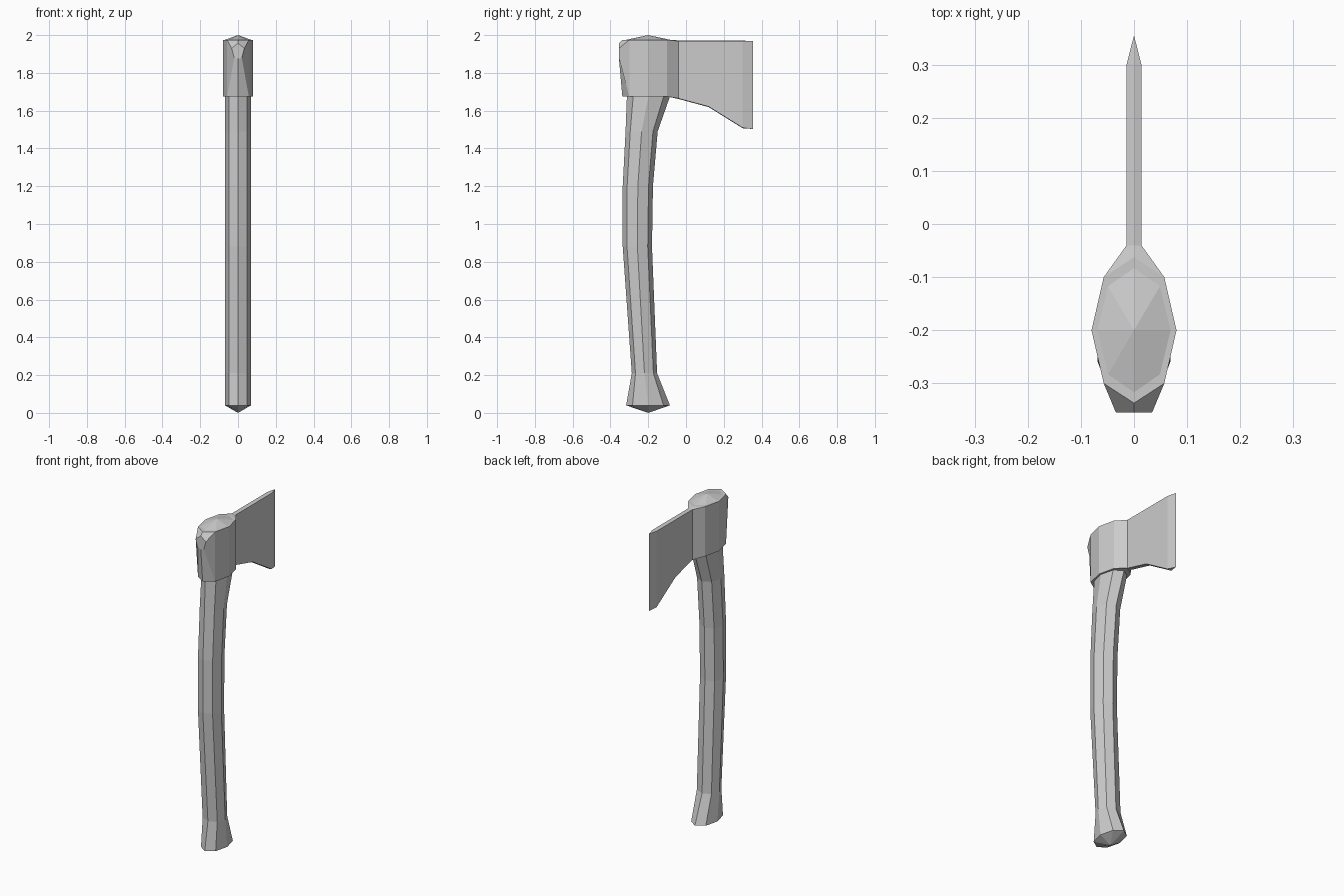
import bpy
import bmesh
import math

if "Cube" in bpy.data.objects:
    bpy.data.objects.remove(bpy.data.objects["Cube"])


def loft(name, rings):
    """Skin a list of equal-length point rings; a one-point ring is an apex."""
    bm = bmesh.new()
    loops = [[bm.verts.new(p) for p in ring] for ring in rings]
    for a, b in zip(loops, loops[1:]):
        n = max(len(a), len(b))
        for i in range(n):
            j = (i + 1) % n
            if len(a) == 1:
                bm.faces.new((a[0], b[i], b[j]))
            elif len(b) == 1:
                bm.faces.new((a[i], a[j], b[0]))
            else:
                bm.faces.new((a[i], a[j], b[j], b[i]))
    for end in (loops[0], loops[-1]):
        if len(end) > 2:
            bm.faces.new(end)
    bmesh.ops.remove_doubles(bm, verts=bm.verts, dist=0.0005)
    bmesh.ops.recalc_face_normals(bm, faces=bm.faces)
    mesh = bpy.data.meshes.new(name)
    bm.to_mesh(mesh)
    bm.free()
    obj = bpy.data.objects.new(name, mesh)
    bpy.context.collection.objects.link(obj)
    return obj


def octagon(z, y_back, y_front, half_x):
    """Eight-sided oval with points at its front, back and sides."""
    mid, half_y = (y_back + y_front) / 2, (y_front - y_back) / 2
    return [(half_x * math.sin(k * math.pi / 4),
             mid + half_y * math.cos(k * math.pi / 4), z) for k in range(8)]


# Curved handle with flared foot and pointed ends: z, back y, front y
sections = [(0.04, -0.317, -0.085), (0.21, -0.287, -0.153),
            (0.88, -0.335, -0.180), (1.20, -0.335, -0.175),
            (1.49, -0.320, -0.150), (1.675, -0.313, -0.085),
            (1.975, -0.317, -0.083)]
loft("handle", [[(0, -0.2, 0)]]
     + [octagon(z, b, f, 0.069) for z, b, f in sections]
     + [[(0, -0.2, 2.0)]])

# Eye of the axe head, a collar around the handle
BOT, TOP = 1.675, 1.975
outline = [(0, -0.062), (0.057, -0.1), (0.08, -0.2), (0.057, -0.3),
           (0, -0.337), (-0.057, -0.3), (-0.08, -0.2), (-0.057, -0.1)]
loft("head_collar", [[(x, y, z) for x, y in outline] for z in (BOT, TOP)])

# Poll, tapering to a small flat hexagon at the back
root = [(x, y, BOT) for x, y in outline[3:6]]
root += [(x, y, TOP) for x, y in reversed(outline[3:6])]
tip = [(0.02, 1.88), (0, 1.875), (-0.02, 1.88),
       (-0.034, 1.93), (0, 1.957), (0.034, 1.93)]
loft("head_poll", [root, [(x, -0.355, z) for x, z in tip]])

# Blade: y, y of centre line, half thickness, bottom z, top z
stations = [(-0.10, -0.062, 0.057, BOT, TOP), (-0.04, -0.04, 0.014, 1.665, 1.968),
            (0.12, 0.12, 0.014, 1.622, 1.968), (0.30, 0.30, 0.014, 1.51, 1.968),
            (0.355, 0.355, 0, 1.503, 1.968)]
blade = []
for y, ym, w, zb, zt in stations:
    ridge = 0.003 if w == 0.014 else 0
    blade.append([(-w, y, zb), (0, ym, zb - ridge), (w, y, zb),
                  (w, y, zt), (0, ym, zt + ridge), (-w, y, zt)])
# The cutting edge closes to a single line
edge = blade.pop()
bm_ring = [(0, 0.355, 1.503)] * 3 + [(0, 0.355, 1.968)] * 3


def close_edge(obj):
    """Join the last blade ring to the sharp edge."""
    bm = bmesh.new()
    bm.from_mesh(obj.data)
    last = [v for v in bm.verts if abs(v.co.y - 0.30) < 0.001]
    end = [f for f in bm.faces if all(v in last for v in f.verts)]
    bmesh.ops.delete(bm, geom=end, context='FACES_ONLY')
    low, high = bm.verts.new(bm_ring[0]), bm.verts.new(bm_ring[-1])
    lows = sorted((v for v in last if v.co.z < 1.7), key=lambda v: v.co.x)
    highs = sorted((v for v in last if v.co.z > 1.7), key=lambda v: v.co.x)
    for side, apex in ((lows, low), (highs, high)):
        for a, b in zip(side, side[1:]):
            bm.faces.new((a, b, apex))
    for i in (0, 2):
        bm.faces.new((lows[i], highs[i], high, low))
    bmesh.ops.recalc_face_normals(bm, faces=bm.faces)
    bm.to_mesh(obj.data)
    bm.free()


close_edge(loft("head_blade", blade))
